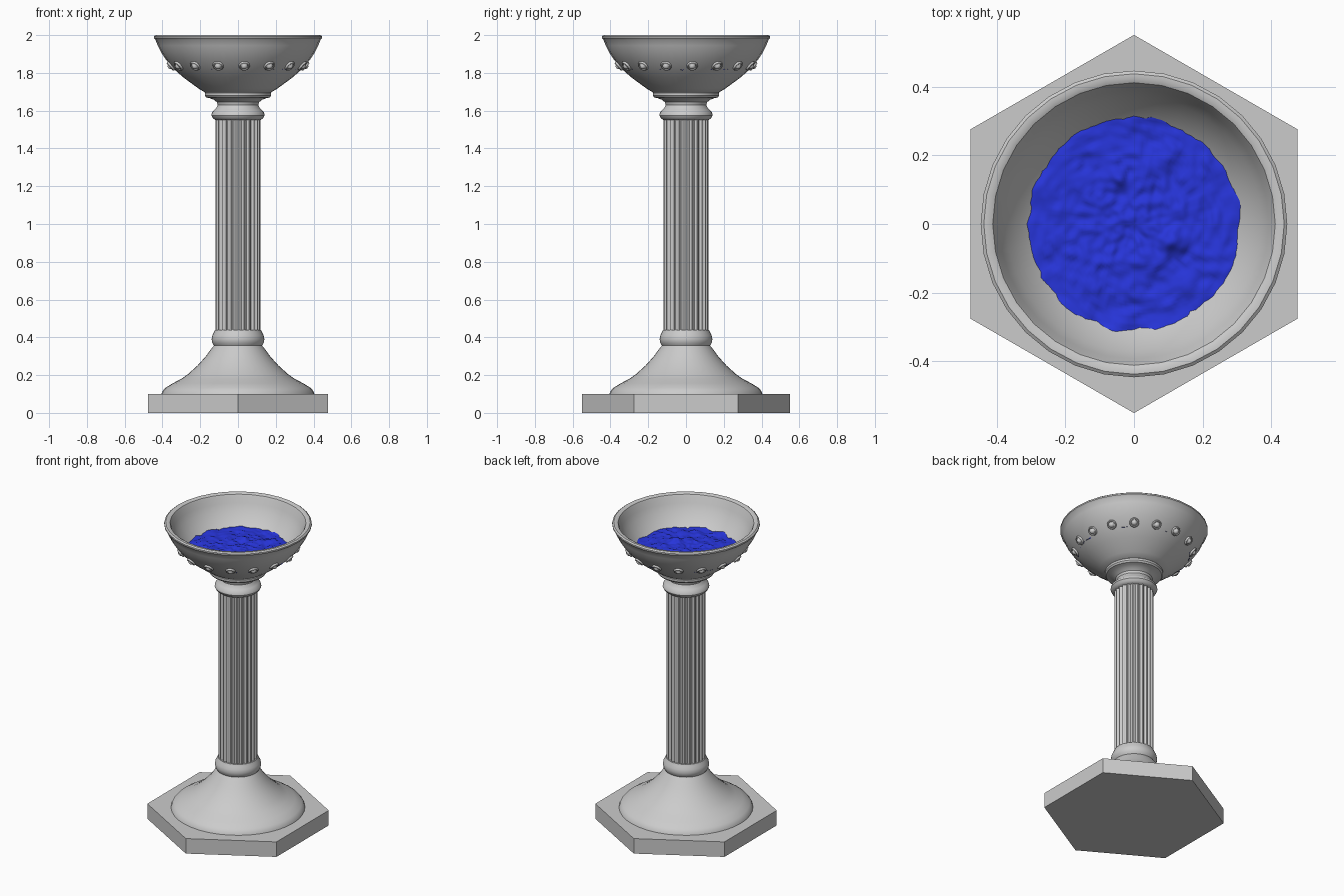
import bpy, bmesh, math
from mathutils import Matrix, Vector, noise

if "Cube" in bpy.data.objects:
    bpy.data.objects.remove(bpy.data.objects["Cube"])


def finish(name, bm, smooth=35):
    bmesh.ops.remove_doubles(bm, verts=bm.verts, dist=1e-5)
    bmesh.ops.recalc_face_normals(bm, faces=bm.faces)
    me = bpy.data.meshes.new(name)
    bm.to_mesh(me)
    bm.free()
    ob = bpy.data.objects.new(name, me)
    bpy.context.collection.objects.link(ob)
    if smooth:
        bpy.ops.object.select_all(action='DESELECT')
        ob.select_set(True)
        bpy.context.view_layer.objects.active = ob
        bpy.ops.object.shade_smooth_by_angle(angle=math.radians(smooth))
    return ob


def rings_to_faces(bm, rings):
    n = len(rings[0])
    for a, b in zip(rings, rings[1:]):
        for i in range(n):
            j = (i + 1) % n
            bm.faces.new((a[i], a[j], b[j], b[i]))


def lathe(bm, profile, segs=32, mat=Matrix()):
    rings = []
    for r, z in profile:
        r = max(r, 1e-7)
        rings.append([bm.verts.new(mat @ Vector((r * math.cos(t), r * math.sin(t), z)))
                      for t in (2 * math.pi * i / segs for i in range(segs))])
    rings_to_faces(bm, rings)


def turned(name, profile, segs=32):
    bm = bmesh.new()
    lathe(bm, profile, segs)
    return finish(name, bm)


# Hexagonal plinth
bm = bmesh.new()
bmesh.ops.create_cone(bm, cap_ends=True, segments=6, radius1=0.55, radius2=0.55, depth=0.1,
                      matrix=Matrix.Translation((0, 0, 0.05)))
xs = max(v.co.x for v in bm.verts)
if xs > 0.5:
    bmesh.ops.rotate(bm, verts=bm.verts, matrix=Matrix.Rotation(math.radians(30), 3, 'Z'))
finish("plinth", bm, 0)

# Bell-shaped foot and its collar
turned("foot", [(0, 0.1), (0.405, 0.1), (0.40, 0.115), (0.385, 0.132), (0.345, 0.157),
                (0.30, 0.18), (0.265, 0.205), (0.215, 0.25), (0.17, 0.30), (0.145, 0.335),
                (0.125, 0.36), (0, 0.36)], 40)
turned("lower_collar", [(0, 0.355), (0.125, 0.355), (0.136, 0.37), (0.14, 0.39), (0.136, 0.41),
                        (0.128, 0.425), (0.122, 0.44), (0, 0.44)], 40)

# Fluted column: each flute is a hollow between narrow fillets
bm = bmesh.new()
FLUTES, STEPS = 24, 8
outline = []
for i in range(FLUTES * STEPS):
    u = (i % STEPS) / STEPS
    hollow = 0.0 if u < 0.2 else math.sin(math.pi * (u - 0.2) / 0.8)
    r = 0.119 - 0.011 * hollow
    t = 2 * math.pi * i / (FLUTES * STEPS)
    outline.append((r * math.cos(t), r * math.sin(t)))
rings_to_faces(bm, [[bm.verts.new((x, y, z)) for x, y in outline] for z in (0.43, 1.56)])
finish("fluted_column", bm, 30)

# Capital under the bowl
turned("capital", [(0, 1.55), (0.118, 1.55), (0.133, 1.56), (0.141, 1.575), (0.138, 1.59),
                   (0.124, 1.605), (0.115, 1.615), (0.108, 1.63), (0.112, 1.645),
                   (0.128, 1.658), (0.15, 1.666), (0.168, 1.67), (0.176, 1.68),
                   (0.176, 1.693), (0.168, 1.702), (0, 1.702)], 40)

# Bowl with a rounded rim
turned("bowl", [(0, 1.69), (0.165, 1.69), (0.21, 1.718), (0.25, 1.747), (0.29, 1.777),
                (0.325, 1.807), (0.357, 1.84), (0.385, 1.875), (0.408, 1.91), (0.425, 1.945),
                (0.437, 1.975), (0.446, 1.984), (0.446, 1.993), (0.437, 2.0), (0.423, 2.0),
                (0.411, 1.994), (0.405, 1.982), (0.392, 1.945), (0.372, 1.905),
                (0.345, 1.865), (0.312, 1.825), (0.27, 1.787), (0.22, 1.755),
                (0.15, 1.725), (0, 1.71)], 32)

# Rosette studs around the bowl
bm = bmesh.new()
STUD = [(0.029, -0.012), (0.030, 0.002), (0.027, 0.009), (0.022, 0.010), (0.019, 0.006),
        (0.016, 0.008), (0.013, 0.014), (0.008, 0.018), (0, 0.019)]
for i in range(16):
    a = math.radians(5.3 + 22.5 * i)
    normal = Vector((0.76 * math.cos(a), 0.76 * math.sin(a), -0.65))
    pos = Vector((0.355 * math.cos(a), 0.355 * math.sin(a), 1.838))
    mat = Matrix.Translation(pos) @ normal.to_track_quat('Z', 'Y').to_matrix().to_4x4()
    lathe(bm, STUD, 14, mat)
finish("studs", bm, 50)

# Lumpy blue filling whose edge runs into the bowl wall
bm = bmesh.new()
rings = []
for k in range(41):
    r = max(0.338 * k / 40, 1e-7)
    ring = []
    for i in range(120):
        t = 2 * math.pi * i / 120
        x, y = r * math.cos(t), r * math.sin(t)
        h = 0.012 * noise.noise((x * 14, y * 14, 3.0)) + 0.009 * noise.noise((x * 40, y * 40, 7.0))
        lump = 0.03 * math.exp(-((x - 0.11) ** 2 + (y + 0.05) ** 2) / 0.0009)
        lump += 0.015 * math.exp(-((x + 0.05) ** 2 + (y - 0.13) ** 2) / 0.0006)
        ring.append(bm.verts.new((x, y, 1.823 + h + lump)))
    rings.append(ring)
rings_to_faces(bm, rings)
filling = finish("blue_filling", bm, 60)
blue = bpy.data.materials.new("blue")
blue.diffuse_color = (0.02, 0.035, 0.7, 1)
blue.use_nodes = True
blue.node_tree.nodes["Principled BSDF"].inputs["Base Color"].default_value = blue.diffuse_color
filling.data.materials.append(blue)
